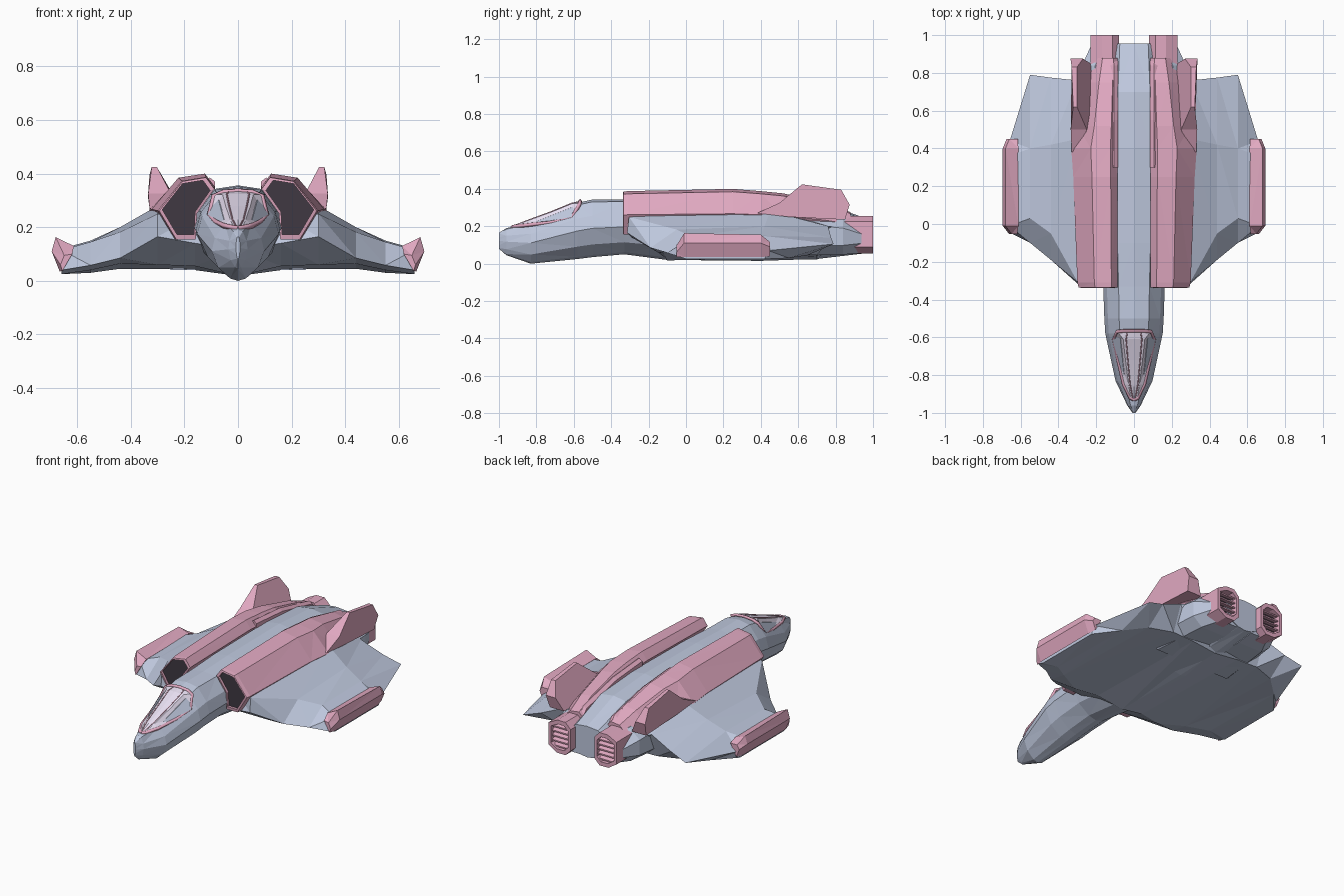
import bpy, bmesh


def paint(name, rgb):
    m = bpy.data.materials.new(name)
    m.diffuse_color = (*rgb, 1)
    return m


HULL = paint("hull_blue_grey", (0.52, 0.58, 0.73))
PINK = paint("pink_panel", (0.76, 0.40, 0.54))
DARK = paint("dark_opening", (0.05, 0.04, 0.055))
GLASS = paint("pale_glass", (0.82, 0.75, 0.90))


def loft(name, rings, mat, mirror=False):
    """Skin a list of equal-length point rings, cap both ends."""
    bm = bmesh.new()
    vs = [[bm.verts.new(p) for p in r] for r in rings]
    n = len(rings[0])
    for a, b in zip(vs, vs[1:]):
        for i in range(n):
            j = (i + 1) % n
            bm.faces.new((a[i], a[j], b[j], b[i]))
    bm.faces.new(vs[0])
    bm.faces.new(vs[-1])
    bmesh.ops.triangulate(bm, faces=[f for f in bm.faces if len(f.verts) == 4])
    bmesh.ops.recalc_face_normals(bm, faces=bm.faces)
    me = bpy.data.meshes.new(name)
    bm.to_mesh(me)
    bm.free()
    me.materials.append(mat)
    ob = bpy.data.objects.new(name, me)
    bpy.context.collection.objects.link(ob)
    if mirror:
        ob.modifiers.new("mirror", 'MIRROR')
    return ob


def at_y(y, prof):
    return [(x, y, z) for x, z in prof]


def at_x(x, prof):
    return [(x, y, z) for y, z in prof]


def sym(half):
    """Complete a half profile (top centre to bottom centre) across x = 0."""
    return half + [(-x, z) for x, z in half[-2:0:-1]]


def inset(prof, c, s):
    return [(c[0] + (x - c[0]) * s, c[1] + (z - c[1]) * s) for x, z in prof]


def bar(name, pts, r, mat, mirror=False):
    """Thin square-section strip along a polyline."""
    cu = bpy.data.curves.new(name, 'CURVE')
    cu.dimensions = '3D'
    cu.bevel_depth, cu.bevel_resolution = r, 0
    cu.use_fill_caps = True
    sp = cu.splines.new('POLY')
    sp.points.add(len(pts) - 1)
    for p, q in zip(sp.points, pts):
        p.co = (*q, 1)
    cu.materials.append(mat)
    ob = bpy.data.objects.new(name, cu)
    bpy.context.collection.objects.link(ob)
    if mirror:
        ob.modifiers.new("mirror", 'MIRROR')
    return ob


# Fuselage: stations are (y, half width, bottom, top)
shape = [(0, 1), (0.5, 0.96), (0.88, 0.72), (1, 0.5), (0.75, 0.22), (0.3, 0.04), (0, 0)]
stations = [(-1, 0.008, 0.08, 0.165), (-0.96, 0.036, 0.045, 0.19), (-0.83, 0.098, 0.0, 0.222),
            (-0.58, 0.152, 0.025, 0.325), (-0.5, 0.157, 0.035, 0.343), (-0.33, 0.163, 0.05, 0.343),
            (-0.1, 0.175, 0.02, 0.352), (0.4, 0.18, 0.015, 0.356), (0.7, 0.17, 0.025, 0.335),
            (0.955, 0.15, 0.055, 0.245)]
loft("fuselage", [at_y(y, sym([(w * fx, b + (t - b) * fz) for fx, fz in shape]))
                  for y, w, b, t in stations], HULL)

# Wings: each section is leading edge, top front, top rear, trailing edge, bottom rear, bottom front
loft("wing", [
    at_x(0.0, [(-0.26, 0.12), (-0.2, 0.24), (0.5, 0.28), (0.9, 0.18), (0.7, 0.022), (-0.1, 0.018)]),
    at_x(0.16, [(-0.29, 0.14), (-0.25, 0.24), (0.5, 0.28), (0.9, 0.18), (0.7, 0.04), (-0.12, 0.055)]),
    at_x(0.30, [(-0.315, 0.165), (-0.305, 0.25), (0.45, 0.28), (0.76, 0.2), (0.7, 0.045), (-0.15, 0.06)]),
    at_x(0.44, [(-0.19, 0.085), (-0.05, 0.182), (0.42, 0.2), (0.775, 0.14), (0.65, 0.045), (-0.08, 0.064)]),
    at_x(0.55, [(-0.1, 0.058), (0.03, 0.145), (0.4, 0.15), (0.79, 0.105), (0.55, 0.03), (0, 0.04)]),
    at_x(0.658, [(-0.045, 0.04), (-0.01, 0.115), (0.36, 0.12), (0.44, 0.07), (0.42, 0.025), (0, 0.025)])],
    HULL, True)

# Wing tip pods
loft("wingtip_pod", [
    at_y(-0.052, [(0.618, 0.10), (0.648, 0.095), (0.662, 0.06), (0.655, 0.037)]),
    at_y(-0.01, [(0.612, 0.13), (0.68, 0.163), (0.695, 0.11), (0.665, 0.035)]),
    at_y(0.40, [(0.612, 0.13), (0.68, 0.155), (0.695, 0.11), (0.665, 0.035)]),
    at_y(0.45, [(0.615, 0.115), (0.66, 0.115), (0.675, 0.09), (0.655, 0.04)])], PINK, True)

# Nacelles with a recessed intake lip
nac = [(0.12, 0.395), (0.21, 0.38), (0.3, 0.265), (0.235, 0.155), (0.16, 0.155),
       (0.155, 0.255), (0.088, 0.35)]
lip = inset(nac, (0.19, 0.27), 0.84)
body = [at_y(y, [(0.085 + (x - 0.085) * sx, 0.155 + (z - 0.155) * sz) for x, z in nac])
        for y, sx, sz in [(-0.335, 0.97, 0.96), (-0.31, 1, 0.97), (0.25, 1.1, 1.02), (0.4, 1.15, 0.97),
                          (0.52, 1.0, 0.92), (0.75, 0.8, 0.7), (0.88, 0.65, 0.5)]]
loft("engine_nacelle", [at_y(-0.31, lip), at_y(-0.338, lip)] + body, PINK, True)
loft("intake_opening", [at_y(-0.322, lip), at_y(-0.312, lip)], DARK, True)

# Raised inner rails running back over the nozzles
loft("dorsal_rail", [at_y(y, [(0.085, z - 0.06), (0.085, z), (0.105, z + 0.015), (w, z), (w, z - 0.06)])
                     for y, z, w in [(0.3, 0.37, 0.13), (0.55, 0.35, 0.14), (0.84, 0.285, 0.13), (0.87, 0.25, 0.12)]],
     PINK, True)

# Grey engine housings around the nozzles
loft("engine_housing", [at_y(y, [(0.05, t), (w - 0.07, t), (w, t - 0.06), (w, b + 0.05), (w - 0.06, b), (0.05, b)])
                        for y, w, b, t in [(0.5, 0.31, 0.04, 0.28), (0.84, 0.275, 0.048, 0.25),
                                           (0.95, 0.225, 0.06, 0.215)]], HULL, True)

# Exhaust nozzles with slats
noz = [(0.115, 0.255), (0.17, 0.255), (0.23, 0.225), (0.23, 0.09), (0.175, 0.055), (0.115, 0.055),
       (0.08, 0.09), (0.08, 0.22)]
hole = inset(noz, (0.155, 0.155), 0.76)
loft("exhaust_nozzle", [at_y(0.8, noz), at_y(1.0, noz), at_y(1.0, hole), at_y(0.95, hole)], PINK, True)
loft("exhaust_opening", [at_y(0.945, hole), at_y(0.955, hole)], DARK, True)
for i in range(5):
    z, w = 0.098 + i * 0.029, (0.05 if i in (0, 4) else 0.056)
    loft(f"exhaust_slat_{i + 1}", [at_x(0.155 + s * w, [(0.955, z - 0.002), (0.99, z - 0.012),
                                                      (0.99, z - 0.004), (0.955, z + 0.008)])
                                  for s in (-1, 1)], PINK, True)

# Tail fins: outer face and an inner face spreading onto the nacelle
fin = [(0.38, 0.27), (0.5, 0.325), (0.62, 0.424), (0.83, 0.395), (0.875, 0.315), (0.85, 0.235), (0.55, 0.25)]
outer = [0.33, 0.335, 0.322, 0.33, 0.336, 0.325, 0.325]
inner = [0.29, 0.25, 0.302, 0.302, 0.27, 0.23, 0.2]
loft("tail_fin", [[(x, y, z) for x, (y, z) in zip(xs, fin)] for xs in (inner, outer)], PINK, True)

# Canopy glass: stations are (y, half width, rail height, top height)
can = [(-0.92, 0.018, 0.192, 0.205), (-0.85, 0.052, 0.2, 0.232), (-0.72, 0.082, 0.214, 0.28),
       (-0.61, 0.104, 0.24, 0.325), (-0.57, 0.088, 0.31, 0.334)]
loft("canopy_glass", [at_y(y, sym([(0, t), (w * 0.55, t - 0.004), (w, r + 0.012), (w * 0.9, r - 0.03), (0, r - 0.03)]))
                      for y, w, r, t in can], GLASS)

# Canopy frame and thin ribs
rail = [(w + 0.002, y, r + 0.006) for y, w, r, t in can]
bar("canopy_frame", [(0, -0.93, 0.195)] + rail + [(0.055, -0.566, 0.331), (0, -0.566, 0.336)], 0.01, PINK, True)
bar("canopy_rib", [(w * 0.4, y, t - 0.002) for y, w, r, t in can], 0.003, PINK, True)
